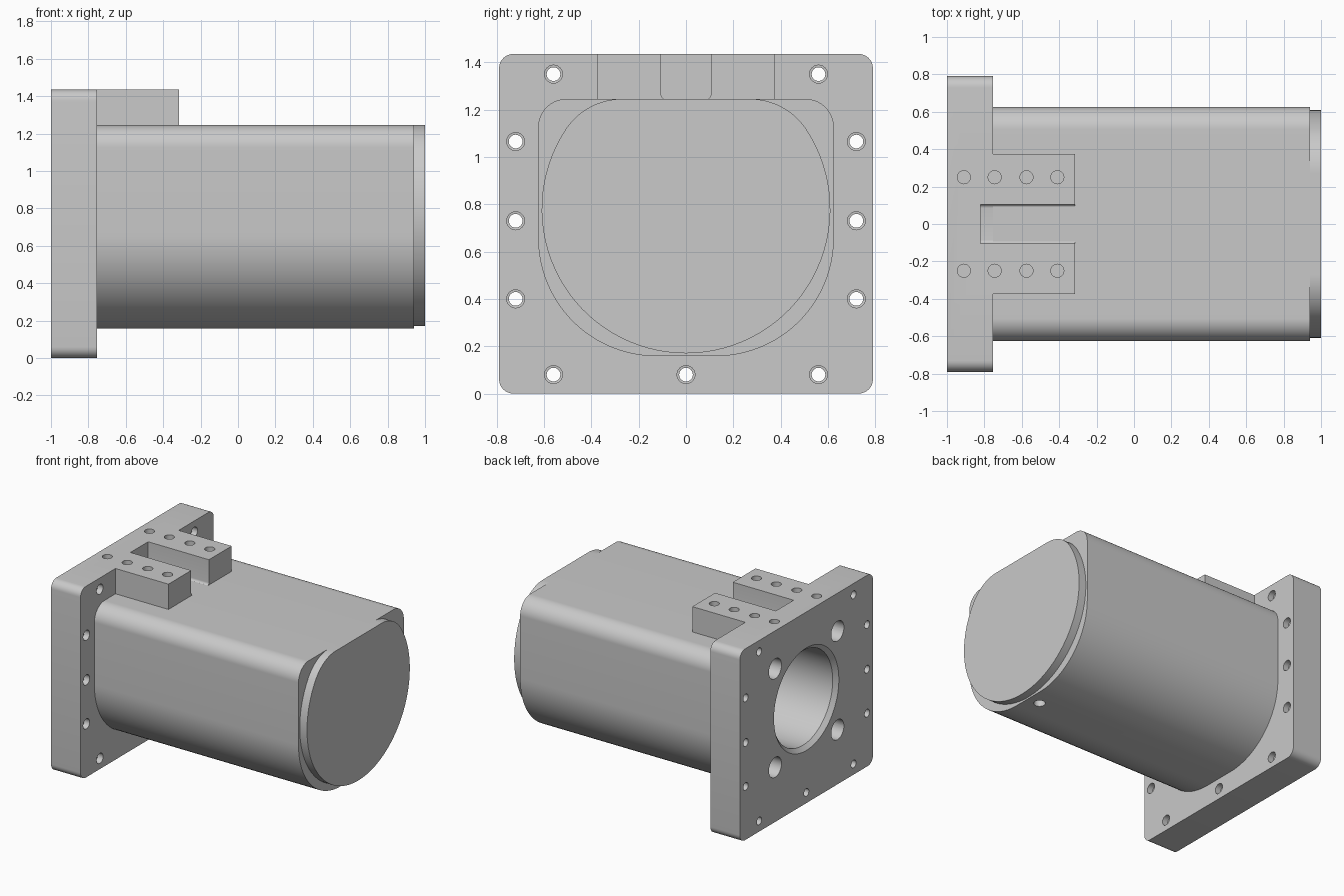
import bpy, bmesh, math
from mathutils import Vector

if "Cube" in bpy.data.objects:
    bpy.data.objects.remove(bpy.data.objects["Cube"])

grey = bpy.data.materials.new("plain grey")
grey.diffuse_color = (0.585, 0.585, 0.585, 1)
grey.use_nodes = True
grey.node_tree.nodes["Principled BSDF"].inputs["Base Color"].default_value = grey.diffuse_color


def outline(arcs, steps=16):
    """Right-half arcs (y, z, radius, start, end), bottom to top, mirrored in y."""
    half = []
    for cy, cz, r, a0, a1 in arcs:
        for i in range(steps + 1):
            a = math.radians(a0 + (a1 - a0) * i / steps)
            p = (cy + r * math.cos(a), cz + r * math.sin(a))
            if not half or math.dist(p, half[-1]) > 0.002:
                half.append(p)
    return half + [(-y, z) for y, z in reversed(half) if y > 0.001]


def extrude(bm, pts, x0, x1):
    """Solid from a y-z outline running along x."""
    a = [bm.verts.new((x0, y, z)) for y, z in pts]
    b = [bm.verts.new((x1, y, z)) for y, z in pts]
    bm.faces.new(a)
    bm.faces.new(b[::-1])
    n = len(pts)
    for i in range(n):
        j = (i + 1) % n
        bm.faces.new((a[i], b[i], b[j], a[j]))


def drill(bm, base, axis, rings, n=32):
    """Stepped round plug: rings of (distance along axis, radius)."""
    base, axis = Vector(base), Vector(axis)
    u = Vector((0, 1, 0))
    v = axis.cross(u)
    loops = []
    for t, r in rings:
        loops.append([bm.verts.new(base + axis * t + r * (u * math.cos(k * math.tau / n)
                      + v * math.sin(k * math.tau / n))) for k in range(n)])
    bm.faces.new(loops[0])
    bm.faces.new(loops[-1][::-1])
    for p, q in zip(loops, loops[1:]):
        for k in range(n):
            bm.faces.new((p[k], q[k], q[(k + 1) % n], p[(k + 1) % n]))


def finish(name, bm):
    bmesh.ops.recalc_face_normals(bm, faces=bm.faces)
    me = bpy.data.meshes.new(name)
    bm.to_mesh(me)
    bm.free()
    ob = bpy.data.objects.new(name, me)
    bpy.context.collection.objects.link(ob)
    me.materials.append(grey)
    return ob


def boolean(ob, tool, operation):
    mod = ob.modifiers.new("cut", 'BOOLEAN')
    mod.object, mod.operation, mod.solver = tool, operation, 'EXACT'
    dg = bpy.context.evaluated_depsgraph_get()
    me = bpy.data.meshes.new_from_object(ob.evaluated_get(dg))
    ob.modifiers.clear()
    ob.data = me
    bpy.data.objects.remove(tool)


def smooth(ob):
    bpy.ops.object.select_all(action='DESELECT')
    ob.select_set(True)
    bpy.context.view_layer.objects.active = ob
    bpy.ops.object.shade_smooth_by_angle(angle=math.radians(30))


FACE, TOP, AXIS_Z = -0.755, 1.435, 0.78
X, Z = (1, 0, 0), (0, 0, 1)

# Flange plate with rounded corners
bm = bmesh.new()
extrude(bm, outline([(0.73, 0.06, 0.06, -90, 0), (0.73, TOP - 0.06, 0.06, 0, 90)], 8), -1, FACE)
flange = finish("mounting_flange", bm)

# Two top lugs, first as one block, then split by the slot
bm = bmesh.new()
extrude(bm, [(-0.375, 1.21), (0.375, 1.21), (0.375, TOP), (-0.375, TOP)], -0.9, -0.315)
boolean(flange, finish("lug_block", bm), 'UNION')
bm = bmesh.new()
extrude(bm, outline([(0.085, 1.263, 0.02, -90, 0), (0.105, 1.6, 0, 0, 0)], 6), -0.82, -0.2)
boolean(flange, finish("slot_cutter", bm), 'DIFFERENCE')

# Flange holes: counterbored rim holes, main bore, four large holes, lug holes
bm = bmesh.new()
rim = [(s * y, z) for y, z in ((0.56, 1.35), (0.72, 1.065), (0.72, 0.73), (0.72, 0.40), (0.56, 0.08))
       for s in (-1, 1)] + [(0, 0.08)]
for y, z in rim:
    drill(bm, (-1, y, z), X, [(-0.05, 0.029), (0.20, 0.029), (0.201, 0.038), (0.3, 0.038)], 24)
drill(bm, (-1, 0, AXIS_Z), X, [(-0.03, 0.415), (0.03, 0.355), (0.3, 0.355)], 64)
for sy in (-1, 1):
    for sz in (-1, 1):
        drill(bm, (-1, sy * 0.37, AXIS_Z + sz * 0.37), X, [(-0.05, 0.075), (0.3, 0.075)])
    for x in (-0.91, -0.745, -0.575, -0.41):
        drill(bm, (x, sy * 0.25, TOP), Z, [(-0.12, 0.035), (0.05, 0.035)], 24)
boolean(flange, finish("hole_cutter", bm), 'DIFFERENCE')
smooth(flange)

# Housing with small upper and large lower corner radii, bored from the flange end
bm = bmesh.new()
extrude(bm, outline([(0.125, 0.658, 0.5, -90, 0), (0.505, 1.125, 0.12, 0, 90)], 24), FACE, 0.94)
housing = finish("housing", bm)
bm = bmesh.new()
drill(bm, (FACE, 0, AXIS_Z), X, [(-0.1, 0.355), (1.5, 0.355)], 64)
drill(bm, (0.84, 0, 0.16), Z, [(-0.05, 0.04), (0.1, 0.04)], 24)
boolean(housing, finish("bore_cutter", bm), 'DIFFERENCE')
smooth(housing)

# Round end cap, flattened and blended at the top
bm = bmesh.new()
extrude(bm, outline([(0, AXIS_Z, 0.61, -90, 33.5), (0.27, 0.959, 0.286, 33.5, 90)], 32), 0.93, 1)
smooth(finish("end_cap", bm))
